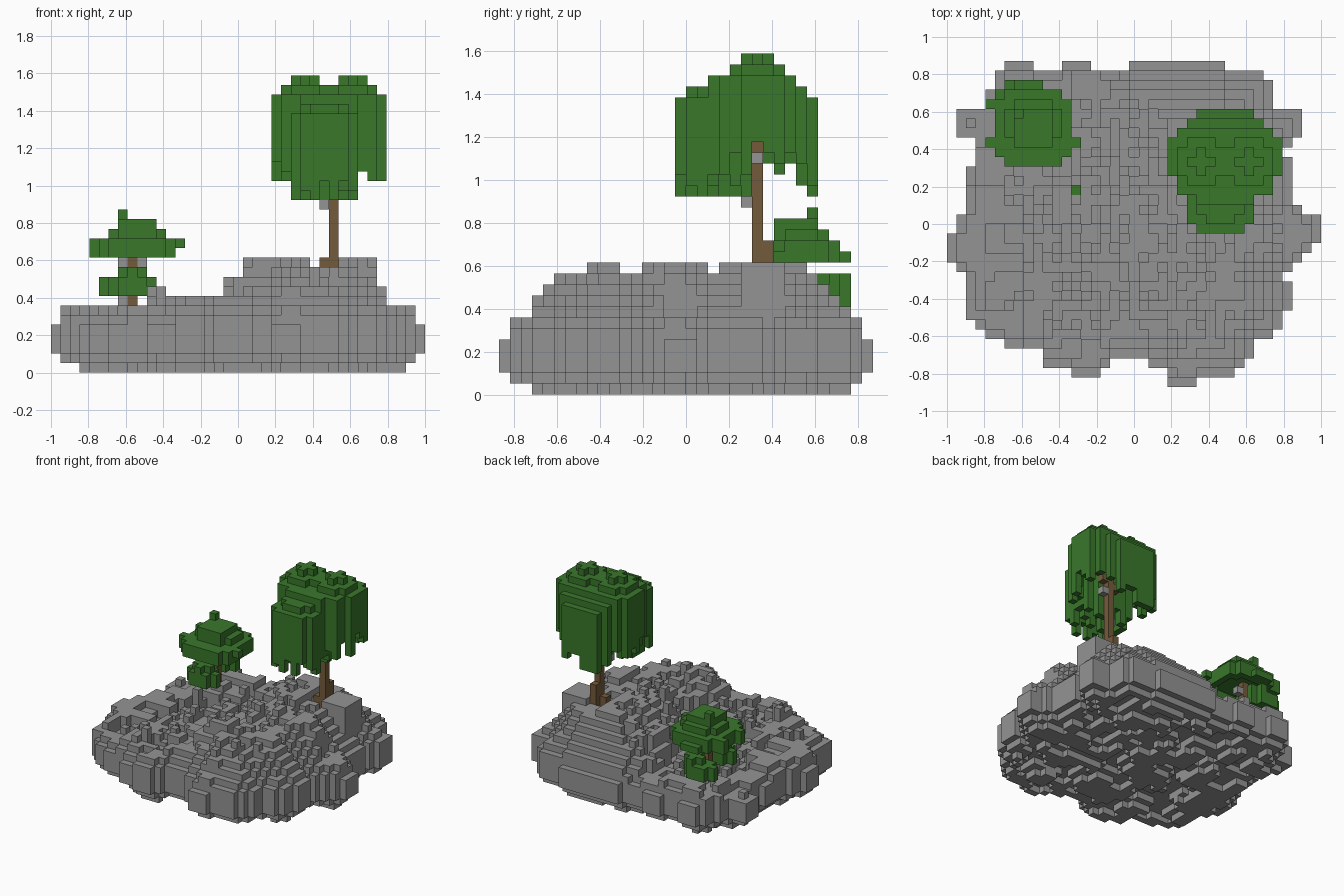
import bpy, bmesh, math, random
from mathutils import Vector, noise

random.seed(11)
if "Cube" in bpy.data.objects:
    bpy.data.objects.remove(bpy.data.objects["Cube"])

NX, NY = 39, 34
S = 2 / NX          # edge of one block


def material(name, rgb):
    m = bpy.data.materials.new(name)
    m.use_nodes = True
    col = (*rgb, 1)
    m.diffuse_color = col
    m.node_tree.nodes["Principled BSDF"].inputs["Base Color"].default_value = col
    return m


STONE = material("stone grey", (.295, .295, .295))
LEAF = material("leaf green", (.041, .185, .024))
BARK = material("bark brown", (.175, .105, .043))


def build(name, cells, mat):
    """Turn a set of block cells into a mesh of its exposed faces."""
    bm = bmesh.new()
    verts = {}

    def corner(c):
        if c not in verts:
            verts[c] = bm.verts.new(((c[0] - NX / 2) * S, (c[1] - NY / 2) * S, c[2] * S))
        return verts[c]

    for cell in cells:
        for axis in range(3):
            u, v = (axis + 1) % 3, (axis + 2) % 3
            for side in (0, 1):
                near = list(cell)
                near[axis] += 2 * side - 1
                if tuple(near) in cells:
                    continue
                quad = []
                for a, b in ((0, 0), (1, 0), (1, 1), (0, 1)):
                    p = list(cell)
                    p[axis] += side
                    p[u] += a
                    p[v] += b
                    quad.append(corner(tuple(p)))
                bm.faces.new(quad if side else quad[::-1])
    me = bpy.data.meshes.new(name)
    bm.to_mesh(me)
    bm.free()
    me.materials.append(mat)
    ob = bpy.data.objects.new(name, me)
    bpy.context.collection.objects.link(ob)


def clamp(v, lo=0, hi=1):
    return max(lo, min(hi, v))


def disc(ci, cj, rx, ry):
    """Cells of an oval layer, with their relative radius."""
    out = {}
    for i in range(NX):
        for j in range(NY):
            r = math.hypot((i - ci) / rx, (j - cj) / ry)
            if r <= 1:
                out[i, j] = r
    return out


def layer(ci, cj, rx, ry, k):
    return {(i, j, k) for i, j in disc(ci, cj, rx, ry)}


def sides(i, j):
    return {(i + 1, j), (i - 1, j), (i, j + 1), (i, j - 1)}


# Island outline: left and right end of each row, front to back
LEFT = [23, 13, 10, 10, 6, 4, 3, 2, 2, 2, 2, 2, 1, 0, 0, 0, 1,
        1, 2, 2, 2, 2, 2, 3, 3, 3, 1, 1, 1, 4, 4, 5, 5, 6]
RIGHT = [26, 30, 31, 32, 32, 34, 35, 35, 36, 36, 36, 35, 36, 37, 38, 39, 39,
         39, 37, 36, 36, 36, 36, 36, 35, 36, 37, 37, 37, 34, 34, 34, 33, 29]
plan = {(i, j) for j in range(NY) for i in range(LEFT[j], RIGHT[j])}
plan -= {(i, 1) for i in range(16, 23)} | {(i, 2) for i in range(17, 21)}
plan -= {(i, NY - 1) for i in (*range(9, 12), *range(15, 19))}

# Distance of each column from the rim
depth, rest, step = {}, set(plan), 0
while rest:
    rim = {c for c in rest if not sides(*c) <= rest}
    for c in rim:
        depth[c] = step
    rest -= rim
    step += 1


# Stone island: low hollow on one side, a hill on the other, split into boulders
def slope(i, j):
    hill = clamp((i - 15) / 5) * clamp((36.5 - i) / 3) * clamp(j / 7) * clamp((NY - 1 - j) / 3)
    bowl = math.exp(-((i - 14) ** 2 + (j - 19) ** 2) / 40)
    return 6.5 + 4.8 * hill - 3.2 * bowl


boulders = [(i, j, slope(i, j) + random.uniform(-1.2, 1.2))
            for i, j in random.sample(sorted(plan), 130)]


def ceiling(i, j):
    for limit, top in ((10, 7), (13, 9), (18, 8), (20, 10), (27, 12), (30, 11), (34, 12), (35, 10)):
        if i < limit:
            return top
    return 7


def ground(i, j):
    d = depth[i, j]
    if i in range(30, 34) and j in range(22, 26):
        return 12               # boulder beside the large trunk
    level = min(boulders, key=lambda b: (b[0] - i) ** 2 + (b[1] - j) ** 2)[2]
    rough = random.choice((-1, 0, 0, 0, 1)) if d > 3 else 0
    edge = 5 if i in (0, NX - 1) or j in (0, NY - 1) or level < 6.3 else 6
    return int(clamp(round(level + rough), 3, min(ceiling(i, j), 6 + d if d else edge)))


def underside(i, j):
    d = depth[i, j]
    if d < 2:
        return 2 - d
    n = noise.noise(Vector((i * .3, j * .3, 5.7)))
    return 0 if n < -.05 else 1 if n < .25 else 2


height = {c: ground(*c) for c in sorted(plan)}
island = {(i, j, k) for (i, j), h in height.items() for k in range(underside(i, j), h)}
build("stone_island", island, STONE)

# Small sprout on the low ground
build("sprout", {(13, 20, height[13, 20])}, LEAF)

# Large tree: bent trunk with branches into the crown
trunk = {(29, 23, k) for k in range(8, 25)}
trunk |= {(28, 23, k) for k in range(8, 12)} | {(29, 24, k) for k in range(8, 14)}
trunk |= {(28, 23, 22), (27, 23, 23), (30, 23, 23), (31, 23, 24)}
build("large_tree_trunk", trunk, BARK)
build("large_tree_grey_twigs", {(28, 22, 17), (30, 23, 21)}, STONE)


# Hollow crown lobes with a hanging fringe, longest near the middle
def lobe(ci, cj, rx, ry, top, rise, back):
    cells = set()
    area = disc(ci, cj, rx, ry)
    for (i, j), r in area.items():
        peak = top + rise * (r < .7) - max(0, j - back)
        base = top - 4
        if not sides(i, j) <= set(area):
            base = (18 if 25 <= i <= 31 else 20) + random.choice((0, 0, 1, 2))
        cells |= {(i, j, k) for k in range(base, peak)}
    return cells


crown = lobe(28.5, 23.3, 6, 5.2, 29, 0, 26) | lobe(28, 19, 3.6, 3.8, 27, 1, NY)
for ci in (26, 31):
    crown |= layer(ci, 23, 2.3, 2.3, 29) | layer(ci, 23, 1.1, 1.1, 30)
crown -= {(i, 23, k) for i in range(30, 36) for k in range(15, 23)}
build("large_tree_crown", crown - trunk, LEAF)

# Small tree: trunk, stepped crown and two low leaf clumps
stem = {(8, 27, k) for k in range(5, 13)}
build("small_tree_trunk", stem, BARK)
build("small_tree_grey_twigs", {(7, 27, 11), (9, 27, 11), (7, 27, 7)}, STONE)

leaves = layer(8.5, 26.5, 4.4, 4.4, 12) - layer(8.5, 26.5, 3, 3, 12)
leaves |= {(i, 31, 12) for i in range(7, 10)} | {(4, 25, 12), (4, 29, 12), (4, 29, 13)}
leaves |= layer(8.5, 26.5, 4.4, 4.4, 13) | {(13, 25, 13), (4, 25, 13)}
leaves |= layer(8.5, 27, 2.9, 2.5, 14) | layer(8.5, 26.5, 2.2, 2.2, 15) | {(7, 28, 16)}
build("small_tree_crown", leaves, LEAF)

for name, ci, cj in (("front_leaf_clump", 8, 24), ("back_leaf_clump", 7, 30)):
    clump = layer(ci, cj, 2.3, 1.5, 8) | layer(ci, cj, 2.3, 1.5, 9)
    clump |= layer(8, cj, 1.2, 1.2, 10)
    build(name, clump - stem, LEAF)
